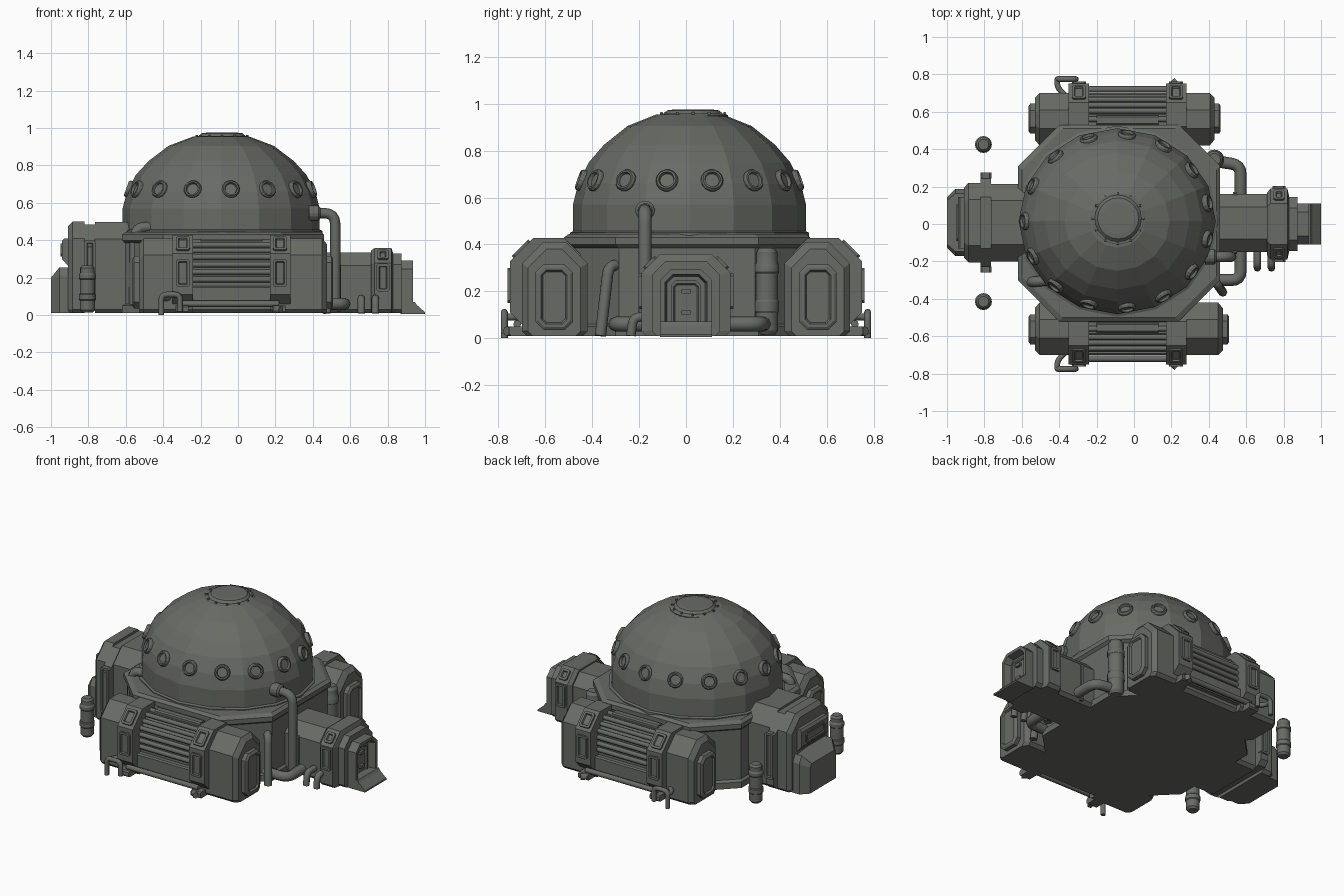
import bpy, bmesh, math
from mathutils import Matrix, Vector

if "Cube" in bpy.data.objects:
    bpy.data.objects.remove(bpy.data.objects["Cube"])

hull = bpy.data.materials.new("grey_green_hull")
hull.diffuse_color = (0.14, 0.147, 0.13, 1)
hull.use_nodes = True
hull.node_tree.nodes["Principled BSDF"].inputs["Base Color"].default_value = hull.diffuse_color


def finish(name, me, smooth):
    me.materials.clear()
    me.materials.append(hull)
    if smooth:
        for p in me.polygons:
            p.use_smooth = True
        me.set_sharp_from_angle(angle=math.radians(smooth))
    ob = bpy.data.objects.new(name, me)
    bpy.context.scene.collection.objects.link(ob)
    return ob


def stack(name, loops, M=Matrix(), smooth=0):
    """Bridge equal-sized loops in order and cap both ends."""
    bm = bmesh.new()
    rings = [[bm.verts.new(M @ Vector(p)) for p in loop] for loop in loops]
    n = len(rings[0])
    for a, b in zip(rings, rings[1:]):
        for i in range(n):
            j = (i + 1) % n
            bm.faces.new((a[i], a[j], b[j], b[i]))
    bm.faces.new(rings[0])
    bm.faces.new(rings[-1])
    bmesh.ops.recalc_face_normals(bm, faces=bm.faces)
    me = bpy.data.meshes.new(name)
    bm.to_mesh(me)
    bm.free()
    return finish(name, me, smooth)


def cham(a0, a1, b0, b1, cb, ct):
    """Chamfered rectangle, separate bottom and top chamfers."""
    return [(a0 + cb, b0), (a1 - cb, b0), (a1, b0 + cb), (a1, b1 - ct),
            (a1 - ct, b1), (a0 + ct, b1), (a0, b1 - ct), (a0, b0 + cb)]


def loft_x(name, sections, s=1):
    return stack(name, [[(x, s * y, z) for y, z in cham(*rest)] for x, *rest in sections])


def box(name, x0, x1, y0, y1, z0, z1, s=1, c=0.008):
    return loft_x(name, [(x0, y0, y1, z0, z1, c, c), (x1, y0, y1, z0, z1, c, c)], s)


def lathe(name, prof, segs, M=Matrix(), smooth=0, turn=0):
    ang = [turn + 2 * math.pi * i / segs for i in range(segs)]
    return stack(name, [[(r * math.cos(a), r * math.sin(a), z) for a in ang] for r, z in prof], M, smooth)


def plate(name, M, w, h, c, prof):
    """Panel built from (inset, height) steps."""
    return stack(name, [[(x, y, d) for x, y in cham(i - w / 2, w / 2 - i, i - h / 2, h / 2 - i,
                 max(c - .58 * i, .003), max(c - .58 * i, .003))] for i, d in prof], M)


def facing(pos, yaw, pitch=0):
    """Local z points outward along yaw and pitch, local y points up."""
    base = Matrix(((0, 0, 1, 0), (1, 0, 0, 0), (0, 1, 0, 0), (0, 0, 0, 1)))
    return (Matrix.Translation(pos) @ Matrix.Rotation(math.radians(yaw), 4, 'Z')
            @ Matrix.Rotation(-math.radians(pitch), 4, 'Y') @ base)


def pipe(name, pts, r, bend=0.05, s=1):
    """Round tube with rounded corners."""
    P = [Vector((x, s * y, z)) for x, y, z in pts]
    path = [P[0]]
    for a, b, c in zip(P, P[1:], P[2:]):
        p = b + (a - b).normalized() * min(bend, (a - b).length * .45)
        q = b + (c - b).normalized() * min(bend, (c - b).length * .45)
        path += [p * (1 - t) ** 2 + b * 2 * t * (1 - t) + q * t * t for t in (0, .25, .5, .75, 1)]
    path.append(P[-1])
    cu = bpy.data.curves.new(name + "_path", 'CURVE')
    cu.dimensions = '3D'
    cu.bevel_depth, cu.bevel_resolution, cu.use_fill_caps = r, 2, True
    sp = cu.splines.new('POLY')
    sp.points.add(len(path) - 1)
    for pt, co in zip(sp.points, path):
        pt.co = (*co, 1)
    tmp = bpy.data.objects.new(name + "_tmp", cu)
    me = bpy.data.meshes.new_from_object(tmp)
    bpy.data.objects.remove(tmp)
    return finish(name, me, 50)


FRAME = [(0, -.02), (0, .012), (.014, .012), (.018, .002)]

# central base with overhanging rim
stack("base_body", [[(x, y, z) for x, y in cham(-.62 + i, .46 - i, -.52 + i, .53 - i, .22, .22)]
      for i, z in ((0, .01), (0, .05), (.015, .06), (.015, .385), (0, .4), (0, .43), (.02, .445))])

# dome, roof cap and portholes
D = Matrix.Translation((-.09, .015, 0)) @ Matrix.Diagonal((1.06, 1, 1, 1))
lathe("dome", [(.497, .42), (.497, .57), (.475, .66), (.43, .75), (.365, .825), (.265, .905), (.14, .955)],
      16, D)
lathe("dome_foot_ring", [(.51, .43), (.51, .45), (.49, .46)], 16, D)
lathe("roof_cap", [(.15, .935), (.15, .95), (.135, .958), (.125, .958), (.11, .972), (.085, .975)],
      20, Matrix.Translation((-.085, .03, 0)))
for i in range(12):
    a = i * math.pi / 6
    box("cap_bolt", -.085 + .135 * math.cos(a) - .006, -.085 + .135 * math.cos(a) + .006,
        .03 + .135 * math.sin(a) - .006, .03 + .135 * math.sin(a) + .006, .95, .964, c=.002)
for i in range(15):
    a = math.radians(12 + 24 * i)
    pos = (-.09 + .49 * math.cos(a), .015 + .46 * math.sin(a), .672)
    lathe("porthole", [(.048, -.03), (.048, .008), (.042, .018), (.034, .018), (.03, .004)],
          14, facing(pos, math.degrees(a), 20))

# two long side pods, mirrored front and back
for s, xe in ((-1, .475), (1, .43)):
    full, small, bay = (.42, .70, .01, .41, .02, .09), (.45, .675, .01, .38, .02, .08), (.42, .665, .01, .385, .02, .08)
    loft_x("side_pod", [(-.53, *small), (-.505, *full), (-.24, *full), (-.24, *bay), (.17, *bay),
                        (.17, *full), (xe - .025, *full), (xe, *small)], s)
    for x in (-.53, xe):
        plate("pod_end_door", facing((x, s * .563, .175), 180 if x < 0 else 0), .16, .28, .035,
              [(0, -.02), (0, .025), (.012, .033), (.025, .033), (.032, .022)])
    # ribs in the bay between the clamps
    for y, z in ((.67, .19), (.67, .23), (.67, .27), (.665, .31), (.635, .345), (.605, .375),
                 (.56, .388), (.51, .388)):
        pipe("bay_rib", [(-.25, y, z), (.18, y, z)], .015, s=s)
    box("bay_top_panel", -.2, .13, .53, .58, .37, .408, s)
    box("bay_lower_box", -.24, .17, .55, .70, .05, .155, s)
    # clamp bands with framed windows
    for x in (-.295, .225):
        band = (.42, .75, .06, .428, .05, .1)
        loft_x("pod_clamp", [(x - .055, *band), (x + .055, *band)], s)
        plate("clamp_window", facing((x, s * .75, .225), s * 90), .075, .15, .01, FRAME)
        plate("clamp_upper_window", facing((x, s * .70, .378), s * 90, 45), .075, .1, .01, FRAME)
        box("clamp_foot", x - .04, x + .03, .66, .755, .01, .05, s)
    pipe("pod_rail", [(-.3, .72, .06), (.22, .72, .06)], .017, s=s)
    pipe("pod_drain", [(-.41, .775, 0), (-.41, .775, .11), (-.31, .775, .11), (-.31, .775, .02)], .015, .03, s)
    pipe("pod_drain_link", [(-.41, .775, .09), (-.41, .73, .09), (-.36, .68, .09)], .015, .03, s)
    pipe("pod_stub", [(.2, .74, .03), (.23, .765, .03)], .02, s=s)

# right entrance tunnel
body, clamp, neck = (-.15, .16, .01, .335, .02, .07), (-.19, .19, .01, .358, .02, .08), (-.145, .145, .01, .33, .02, .06)
loft_x("entrance_tunnel", [(.4, *body), (.71, *body), (.71, -.165, .165, .01, .345, .02, .07),
                           (.73, *clamp), (.82, *clamp), (.83, *neck), (.875, *neck)])
box("tunnel_sleeve", .53, .55, -.16, .17, .02, .27)
for s in (-1, 1):
    plate("entrance_window", facing((.775, s * .19, .2), s * 90), .07, .15, .01, FRAME)
    plate("entrance_roof_window", facing((.775, s * .15, .318), s * 90, 45), .06, .07, .01, FRAME)
plate("entrance_hood", facing((.87, 0, .152), 0), .22, .28, .045,
      [(0, -.02), (0, .065), (.02, .065), (.03, .02)])
plate("entrance_door", facing((.885, 0, .145), 0), .13, .2, .02,
      [(0, 0), (0, .014), (.012, .014), (.018, .006)])
for z in (.1, .19):
    box("door_latch", .885, .908, -.02, .02, z, z + .02, c=.003)
ramp = [(.87, .005), (1, .005), (1, .015), (.955, .055), (.945, .07), (.87, .07)]
stack("entrance_ramp", [[(x, y, z) for x, z in ramp] for y in (-.11, .11)])

# left airlock
lb, lf, lh = (-.2, .215, .01, .498, .02, .09), (-.25, .265, .03, .485, .03, .12), (-.205, .22, .01, .5, .02, .09)
loft_x("airlock_body", [(-.5, *lb), (-.765, *lb), (-.765, *lf), (-.82, *lf), (-.82, *lh),
                        (-.885, *lh), (-.908, -.18, .195, .01, .475, .02, .08)])
for s in (-1, 1):
    plate("airlock_side_clamp", facing((-.792, .008 + s * .255, .25), s * 90), .06, .3, .01, FRAME)
visor = [(-.88, .41), (-.93, .41), (-.942, .395), (-.942, .3), (-.91, .265), (-.88, .265)]
stack("airlock_visor", [[(x, y, z) for x, z in visor] for y in (-.13, .145)])
plate("airlock_visor_pane", facing((-.942, .008, .347), 180), .2, .07, .015, [(0, -.01), (0, .008), (.01, .008), (.014, .002)])
stack("airlock_lower_box", [[(x, .008 + y * w, z) for x, y, z in
      ((-.88, -1, z0), (-.955, -1, z0), (-1, -.75, z1), (-1, .75, z1), (-.955, 1, z0), (-.88, 1, z0))]
      for w, z0, z1 in ((.18, .01, .01), (.18, .21, .18), (.155, .255, .2))])

# standing tanks
TANK = [(.7, 0), (.95, .05), (.95, .25), (1.05, .27), (1.05, .38), (.95, .4), (.95, .7),
        (1.05, .72), (1.05, .8), (.9, .84), (.9, .95), (.65, 1)]
for name, x, y, r, h in (("gas_tank_front", -.805, -.415, .043, .25), ("gas_tank_back", -.805, .425, .043, .25),
                         ("tall_tank", .43, .345, .05, .37)):
    lathe(name, [(a * r, .015 + b * h) for a, b in TANK], 16, Matrix.Translation((x, y, 0)), 30)

# pipes around the base
pipe("dome_pipe", [(.36, -.175, .545), (.52, -.175, .545), (.52, -.175, .03)], .028, .06)
lathe("dome_pipe_collar", [(.042, -.03), (.042, .02), (.03, .03)], 14, facing((.41, -.175, .545), 0))
pipe("front_ground_pipe", [(.57, -.1, .06), (.57, -.3, .06), (.4, -.3, .06)], .032, .05)
pipe("back_ground_pipe", [(.57, .1, .06), (.57, .315, .06), (.44, .335, .06)], .032, .05)
pipe("leaning_pipe", [(.4, -.27, .31), (.45, -.33, .31), (.475, -.365, .01)], .024, .04)
pipe("left_pipe", [(-.44, -.3, .47), (-.55, -.31, .47), (-.555, -.31, .02)], .028, .06)
for x in (.66, .735):
    pipe("entrance_drain", [(x, -.13, .09), (x, -.225, .09), (x, -.235, .01)], .02, .03)
